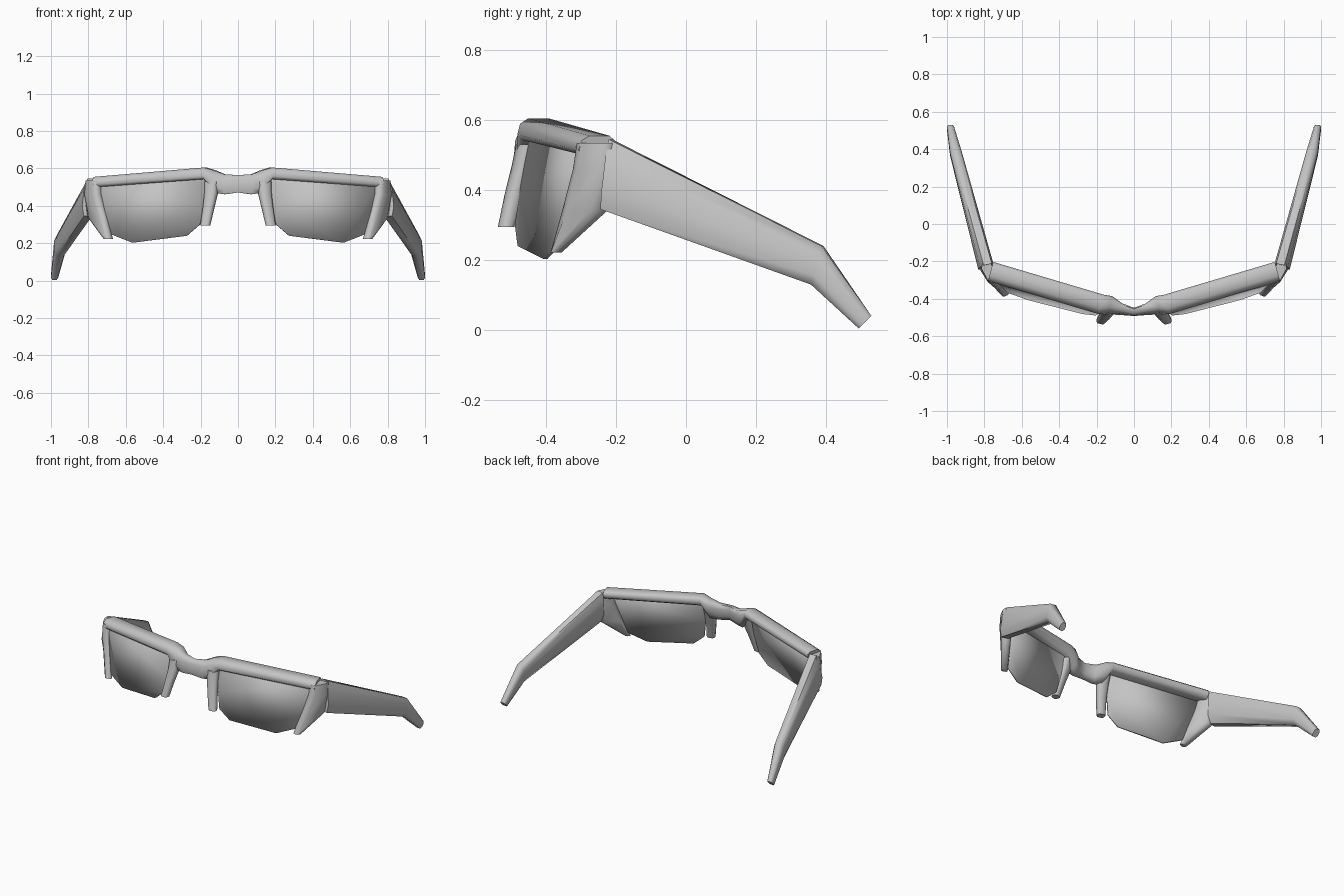
import bpy
import bmesh
import math
from mathutils import Vector

cube = bpy.data.objects.get("Cube")
if cube:
    bpy.data.objects.remove(cube)

# One matte grey for the whole pair of glasses
GREY = (0.55, 0.55, 0.55, 1)
grey = bpy.data.materials.new("plain grey")
grey.use_nodes = True
grey.diffuse_color = GREY
bsdf = grey.node_tree.nodes["Principled BSDF"]
bsdf.inputs["Base Color"].default_value = GREY
bsdf.inputs["Roughness"].default_value = 0.6

# Chamfered rectangle used as the section of every frame part
SECTION = [(1, .5), (.6, 1), (-.6, 1), (-1, .5),
           (-1, -.5), (-.6, -1), (.6, -1), (1, -.5)]


def finish(bm, name, sharp_angle):
    """Turn a bmesh of the left half into a smooth, mirrored object."""
    bmesh.ops.recalc_face_normals(bm, faces=bm.faces)
    mesh = bpy.data.meshes.new(name)
    bm.to_mesh(mesh)
    bm.free()
    for poly in mesh.polygons:
        poly.use_smooth = True
    if sharp_angle:
        mesh.set_sharp_from_angle(angle=math.radians(sharp_angle))
    mesh.materials.append(grey)
    obj = bpy.data.objects.new(name, mesh)
    bpy.context.collection.objects.link(obj)
    mirror = obj.modifiers.new("mirror", 'MIRROR')
    mirror.use_clip = True
    mirror.merge_threshold = 0.0005
    return obj


def loft(name, stations, open_start=False):
    """Skin the section along stations of (centre, half width, half height)."""
    bm = bmesh.new()
    rings = []
    for c, u, v in stations:
        c, u, v = Vector(c), Vector(u), Vector(v)
        rings.append([bm.verts.new(c + u * a + v * b) for a, b in SECTION])
    n = len(SECTION)
    for r0, r1 in zip(rings, rings[1:]):
        for i in range(n):
            j = (i + 1) % n
            bm.faces.new((r0[i], r0[j], r1[j], r1[i]))
    if not open_start:
        bm.faces.new(rings[0])
    bm.faces.new(rings[-1])
    return finish(bm, name, 65)


# Brow bar with the narrow bridge at its middle
loft("brow_bar_and_bridge", [
    ((0, -.47, .518), (0, .02, 0), (0, .004, .047)),
    ((.07, -.455, .515), (-.006, .027, 0), (0, .008, .053)),
    ((.125, -.435, .53), (-.01, .043, 0), (0, .012, .06)),
    ((.175, -.43, .574), (-.013, .048, 0), (0, .008, .031)),
    ((.765, -.255, .527), (-.013, .048, 0), (0, .008, .028)),
], open_start=True)

# Nose pads hanging from the bridge ends
loft("nose_pads", [
    ((.14, -.448, .53), (.036, .01, 0), (-.008, .032, 0)),
    ((.143, -.465, .47), (.033, .01, 0), (-.008, .027, 0)),
    ((.157, -.49, .39), (.028, .008, 0), (-.007, .023, 0)),
    ((.175, -.514, .295), (.024, .006, 0), (-.006, .02, 0)),
])

# Corner pieces tapering down beside the lenses
loft("corner_pieces", [
    ((.775, -.255, .535), (.026, .05, 0), (.024, -.014, 0)),
    ((.775, -.262, .46), (.034, .052, 0), (.026, -.018, 0)),
    ((.75, -.29, .34), (.043, .055, 0), (.022, -.018, 0)),
    ((.693, -.371, .222), (.011, .012, 0), (.018, -.008, 0)),
])

# Side arms with bent ear tips
loft("side_arms", [
    ((.792, -.228, .445), (.036, -.008, 0), (-.01, .012, .1)),
    ((.952, .375, .185), (.031, -.005, 0), (0, .015, .055)),
    ((.981, .512, .022), (.019, 0, 0), (0, .018, .018)),
])

# Flat thin lenses, swept back and leaning with the frame
outline = [(.175, .565), (.155, .53), (.185, .4), (.205, .3), (.275, .24),
           (.565, .203), (.685, .25), (.745, .525)]
bm = bmesh.new()
plane = [Vector((x, -.445 + .28 * (x - .18) + .2 * (z - .555), z))
         for x, z in outline]
face = bm.faces.new([bm.verts.new(p) for p in plane])
back = bmesh.ops.extrude_face_region(bm, geom=[face])
bmesh.ops.translate(
    bm, vec=(-.003, .012, 0),
    verts=[g for g in back["geom"] if isinstance(g, bmesh.types.BMVert)])
# the source face stays as the front, so the slab is closed
if not face.is_valid or all(len(e.link_faces) == 1 for e in face.edges):
    bm.faces.new([v for v in bm.verts][:len(outline)])
finish(bm, "lenses", 0)
